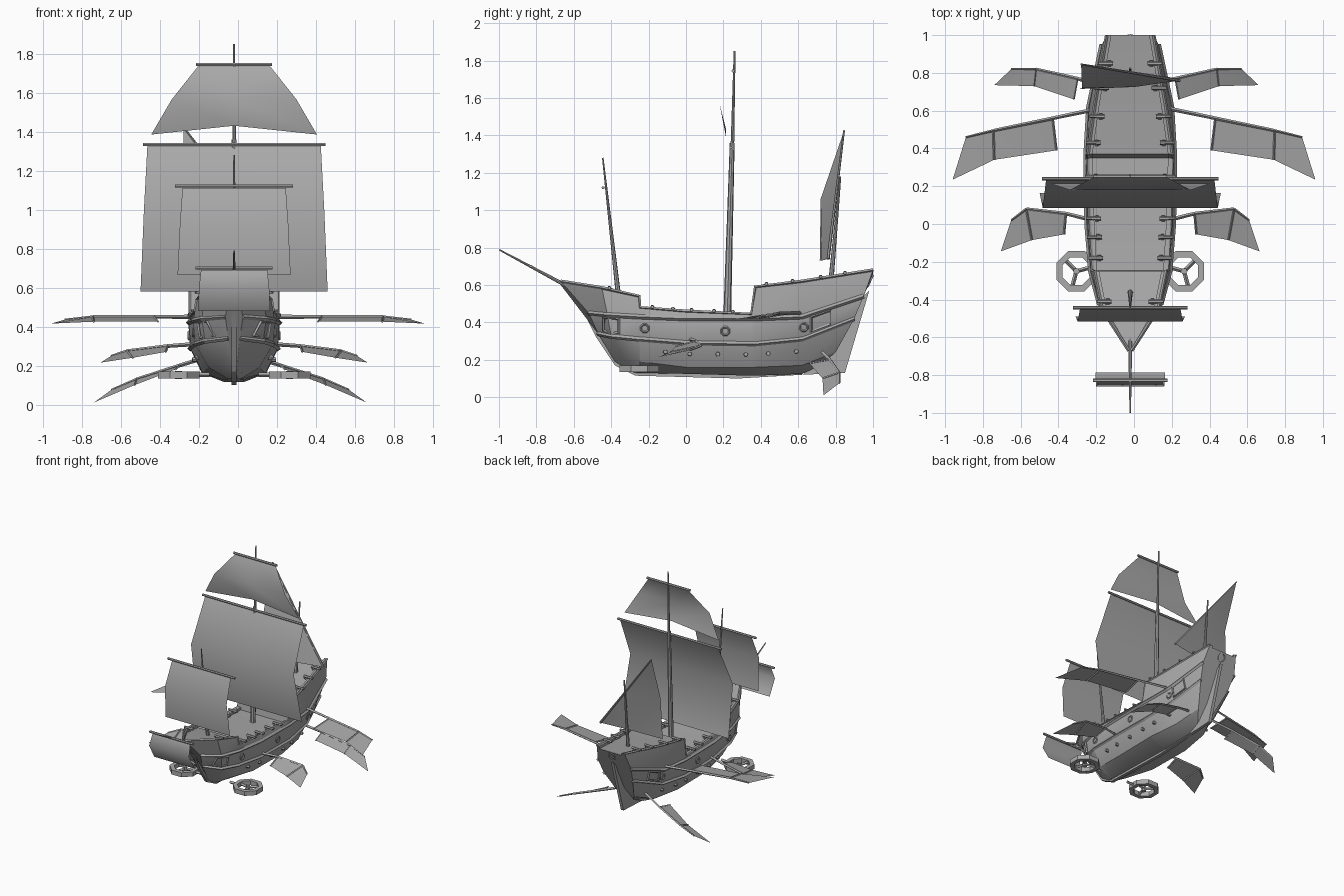
import bpy
import bmesh
import math
from mathutils import Vector

if "Cube" in bpy.data.objects:
    bpy.data.objects.remove(bpy.data.objects["Cube"], do_unlink=True)

CX = -0.02  # centre line of the ship

grey = bpy.data.materials.new("plain grey")
grey.use_nodes = True
grey.diffuse_color = (0.4, 0.4, 0.4, 1)
grey.node_tree.nodes["Principled BSDF"].inputs["Base Color"].default_value = (0.4, 0.4, 0.4, 1)


def add(name, data):
    obj = bpy.data.objects.new(name, data)
    bpy.context.collection.objects.link(obj)
    data.materials.append(grey)
    return obj


def mesh(name, verts, faces, angle=0.5, recalc=True):
    me = bpy.data.meshes.new(name)
    me.from_pydata([tuple(v) for v in verts], [], faces)
    if recalc:
        bm = bmesh.new()
        bm.from_mesh(me)
        bmesh.ops.recalc_face_normals(bm, faces=bm.faces)
        bm.to_mesh(me)
        bm.free()
    obj = add(name, me)
    bpy.ops.object.select_all(action='DESELECT')
    obj.select_set(True)
    bpy.context.view_layer.objects.active = obj
    bpy.ops.object.shade_smooth_by_angle(angle=angle)
    return obj


def rod(name, points, r0, r1=None, res=1, cyclic=False):
    """Bevelled polyline, tapering from r0 to r1."""
    r1 = r0 if r1 is None else r1
    cu = bpy.data.curves.new(name, 'CURVE')
    cu.dimensions = '3D'
    cu.bevel_depth = 1.0
    cu.bevel_resolution = res
    cu.use_fill_caps = True
    sp = cu.splines.new('POLY')
    sp.points.add(len(points) - 1)
    for i, p in enumerate(points):
        sp.points[i].co = (*p, 1)
        sp.points[i].radius = r0 + (r1 - r0) * i / (len(points) - 1)
    sp.use_cyclic_u = cyclic
    sp.use_smooth = False
    return add(name, cu)


def plate(name, outline, half):
    """Side outline of (y, z) points, given thickness across the ship."""
    n = len(outline)
    verts = [(CX + s * half, y, z) for s in (-1, 1) for y, z in outline]
    faces = [list(range(n)), list(range(n, 2 * n))]
    faces += [(i, (i + 1) % n, n + (i + 1) % n, n + i) for i in range(n)]
    return mesh(name, verts, faces)


# Hull stations: y, z and half width at keel, bilge, lower wale, upper wale, rail
def station(ys, zs, ws):
    ys = ys if isinstance(ys, tuple) else (ys,) * 5
    return list(zip(ws, ys, zs))


mid = (.05, .165, .225, .235, .225)
stations = [
    station((-.29, -.38, -.47, -.52, -.67), (.13, .19, .34, .45, .62), (.008, .012, .03, .045, .008)),
    station((-.27, -.33, -.40, -.42, -.45), (.13, .20, .325, .44, .585), (.012, .07, .15, .165, .15)),
    station(-.25, (.13, .19, .31, .43, .54), (.03, .13, .2, .21, .19)),
    station(-.245, (.13, .19, .31, .43, .48), (.03, .13, .2, .21, .2)),
    station(0, (.125, .16, .29, .42, .46), (.05, .16, .225, .23, .215)),
    station(.35, (.115, .16, .285, .42, .445), mid),
    station(.37, (.115, .16, .285, .42, .59), mid),
    station(.62, (.125, .17, .31, .43, .62), (.03, .13, .2, .22, .19)),
    station((.72, .80, .90, .95, 1.0), (.17, .24, .42, .54, .68), (.01, .07, .13, .15, .125)),
]
verts, faces = [], []
for st in stations:
    w, y, z = st[4]
    inner = max(w - .025, .003)
    half = st + [(inner, y, z), (inner, y, z - .02)]
    verts += [(CX + a, b, c) for a, b, c in half] + [(CX - a, b, c) for a, b, c in reversed(half)]
n = 14
for i in range(len(stations) - 1):
    for j in range(n):
        k = (j + 1) % n
        faces.append((i * n + j, i * n + k, (i + 1) * n + k, (i + 1) * n + j))
faces += [list(range(n)), list(range(len(verts) - n, len(verts)))]
mesh("hull", verts, faces, 0.45)


def on_hull(s, y, level, out=0.0):
    """Point on the hull side at y, between levels 0 (keel) and 4 (rail)."""
    def at(k):
        line = [Vector(st[k]) for st in stations]
        for a, b in zip(line, line[1:]):
            if a.y <= y <= b.y:
                return a.lerp(b, (y - a.y) / (b.y - a.y))
        return line[0] if y < line[0].y else line[-1]
    k = min(int(level), 3)
    p = at(k).lerp(at(k + 1), level - k)
    return Vector((CX + s * (p.x + out), y, p.z))


def gun(name, p, s, r, length):
    rod(name, [p - Vector((s * length, 0, 0)), p + Vector((s * .018, 0, 0))], r, r * .8)


for s, side in ((1, "left"), (-1, "right")):
    # Wales and rails
    for k, label, r in ((2, "lower_wale", .013), (3, "upper_wale", .013), (4, "rail", .009)):
        rod(f"{side}_{label}", [(CX + s * st[k][0], st[k][1], st[k][2]) for st in stations], r, res=0)
    # Framed side windows at bow and stern
    for label, ya, yb in (("bow", -.44, -.36), ("stern", .67, .77)):
        corners = [on_hull(s, y, f, .006) for y, f in ((ya, 2.2), (yb, 2.2), (yb, 2.85), (ya, 2.85))]
        rod(f"{side}_{label}_window_frame", corners, .009, res=0, cyclic=True)
    # Octagonal portholes
    for y in (-.22, .21, .63):
        c = on_hull(s, y, 2.5, .003)
        ring = [c + Vector((0, .022 * math.cos(a), .022 * math.sin(a)))
                for a in [math.pi * (i + .5) / 4 for i in range(8)]]
        rod(f"{side}_porthole", ring, .006, res=0, cyclic=True)
    # Lower gun muzzles
    for y in (-.11, .02, .17, .32, .44, .59):
        gun(f"{side}_lower_gun", on_hull(s, y, 1.55), s, .014, .02)
    # Deck guns on the rails
    for y in (-.41, -.18, -.07, .03, .15, .25, .43, .57, .72, .85):
        p = on_hull(s, y, 4) + Vector((0, 0, .008))
        gun(f"{side}_deck_gun", p, s, .011, .06)
        q = p - Vector((s * .04, 0, 0))
        rod(f"{side}_gun_mount", [q - Vector((0, .016, .01)), q + Vector((0, .016, -.01))], .009, res=0)

# Keel, stem and rudder
plate("keel", [(-.60, .52), (-.53, .42), (-.48, .32), (-.38, .17), (-.27, .115), (.28, .10), (.62, .12),
               (.64, .16), (-.22, .15), (-.34, .22), (-.44, .36), (-.50, .50)], .013)
plate("rudder", [(.62, .12), (.85, .13), (.98, .57), (.93, .52), (.86, .42), (.70, .18)], .012)
ring = [(CX + .03 * math.cos(i * math.pi / 4), .985 + .04 * math.sin(i * math.pi / 4) * .36,
         .62 + .03 * math.sin(i * math.pi / 4)) for i in range(8)]
rod("stern_porthole", ring, .006, res=0, cyclic=True)

# Masts and bowsprit
rod("main_mast_lower", [(CX, .22, .42), (CX, .247, 1.36)], .021, .013, 2)
rod("main_mast_upper", [(CX, .247, 1.3), (CX, .26, 1.85)], .010, .005, 2)
rod("fore_mast", [(CX, -.36, .53), (CX, -.445, 1.28)], .014, .004, 2)
rod("mizzen_mast", [(CX, .775, .62), (CX, .825, 1.18)], .014, .005, 2)
rod("bowsprit", [(CX, -.60, .575), (CX, -.998, .788)], .011, .004, 2)


def square_sail(name, yard_half, rows, arch=0.0):
    """Sail hung from a yard; rows of (half width, y, z) from top to foot."""
    w, y, z = rows[0]
    rod(name + "_yard", [(CX - yard_half, y, z + .01), (CX + yard_half, y, z + .01)], .009)
    pts = []
    for i, (w, y, z) in enumerate(rows):
        lift = arch if i == len(rows) - 1 else 0
        pts += [(CX - w, y, z), (CX, y, z + lift), (CX + w, y, z)]
    quads = [(3 * i + j, 3 * i + j + 3, 3 * i + j + 4, 3 * i + j + 1)
             for i in range(len(rows) - 1) for j in range(2)]
    mesh(name, pts, quads, 1.2, recalc=False)


square_sail("main_sail", .468, [(.445, .24, 1.325), (.463, .085, .99), (.48, .165, .58)])
square_sail("top_sail", .195, [(.185, .252, 1.735), (.32, .18, 1.565), (.425, .215, 1.385)], .045)
square_sail("fore_sail", .303, [(.265, -.443, 1.11), (.278, -.515, .925), (.29, -.49, .665)])
square_sail("sprit_sail", .197, [(.17, -.828, .69), (.18, -.86, .60), (.185, -.785, .48)])

# Slanted three-cornered sail at the stern
peak, tack = Vector((-.28, .845, 1.425)), Vector((.24, .76, .74))
clew, leech, foot = Vector((-.29, .715, .73)), Vector((-.275, .72, 1.06)), Vector((.0, .725, .73))
middle = peak.lerp(tack, .5)
rod("mizzen_yard", [tack, middle, peak], .009, .005)
mesh("mizzen_sail", [peak, leech, middle, clew, foot, tack],
     [(0, 1, 2), (1, 3, 4, 2), (2, 4, 5)], 1.2, recalc=False)


# Side fins: a jointed leading spar, two ribs and a cloth web
def fins(name, cx, root, lead, trail):
    for s, side in ((1, "left"), (-1, "right")):
        def place(p):
            return Vector((cx + s * p[0], p[1], p[2]))
        le, tr = [place(p) for p in lead], [place(p) for p in trail]
        label = f"{side}_{name}"
        rod(label + "_spar", [place(root)] + le[:2], .011, .008, 0)
        rod(label + "_tip_spar", le[1:], .007, .005, 0)
        for i in range(2):
            rod(label + "_rib", [le[i], tr[i]], .006, res=0)
        quads = [(i, i + 3, i + 4, i + 1) if s > 0 else (i, i + 1, i + 4, i + 3) for i in range(2)]
        mesh(label + "_web", le + tr, quads, recalc=False)


fins("large_fin", 0, (.19, .61, .45), [(.43, .56, .45), (.745, .495, .45), (.89, .46, .435)],
     [(.41, .39, .425), (.74, .34, .425), (.96, .235, .415)])
fins("middle_fin", CX, (.20, .02, .31), [(.34, .055, .30), (.55, .08, .275), (.63, .02, .25)],
     [(.35, -.055, .27), (.52, -.085, .24), (.685, -.145, .215)])
fins("rear_fin", -.04, (.10, .72, .25), [(.26, .77, .20), (.48, .82, .13), (.61, .82, .075)],
     [(.28, .66, .18), (.49, .73, .10), (.70, .735, .01)])

# Horizontal three-spoked wheels beside the bow
for s, side in ((1, "left"), (-1, "right")):
    c = Vector((CX + s * .285, -.25, .152))
    rim = []
    for radius, dz in ((.115, -.018), (.115, .018), (.08, .018), (.08, -.018)):
        rim += [c + Vector((radius * math.cos(a), radius * math.sin(a), dz))
                for a in [math.pi * (i + .5) / 4 for i in range(8)]]
    quads = [(8 * r + i, 8 * r + (i + 1) % 8, 8 * ((r + 1) % 4) + (i + 1) % 8, 8 * ((r + 1) % 4) + i)
             for r in range(4) for i in range(8)]
    mesh(side + "_wheel_rim", rim, quads)
    for i in range(3):
        a = math.pi * (2 * i / 3 + .25)
        rod(side + "_wheel_spoke", [c, c + Vector((.085 * s * math.cos(a), .085 * math.sin(a), 0))], .011, res=0)
    rod(side + "_wheel_hub", [c - Vector((0, 0, .02)), c + Vector((0, 0, .02))], .018)
    rod(side + "_wheel_axle", [c - Vector((s * .16, 0, 0)), c - Vector((s * .08, 0, 0))], .012, res=0)
